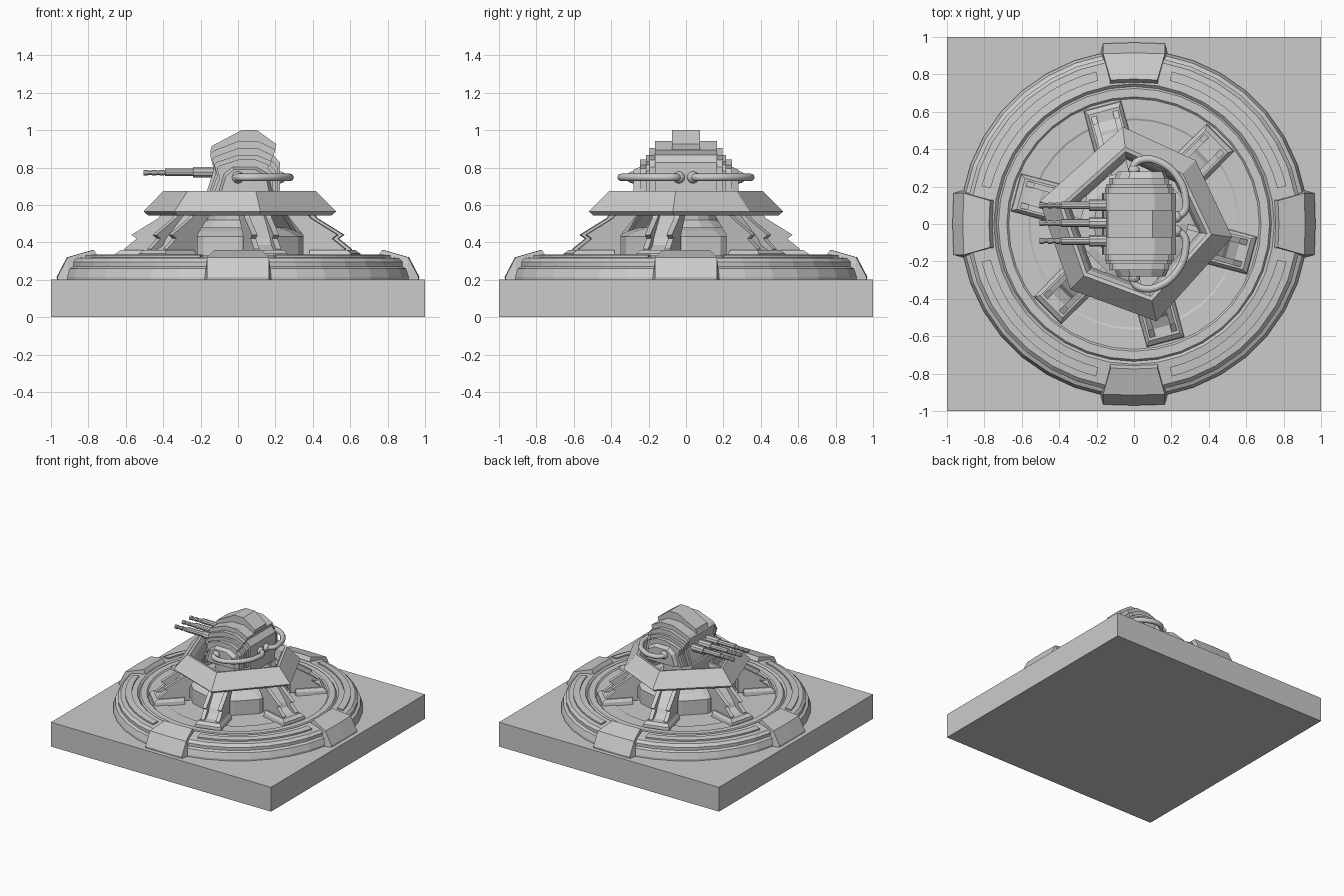
import bpy, bmesh, math
from mathutils import Matrix, Vector

if "Cube" in bpy.data.objects:
    bpy.data.objects.remove(bpy.data.objects["Cube"])

grey = bpy.data.materials.new("plain grey")
grey.diffuse_color = (0.6, 0.6, 0.6, 1)
grey.use_nodes = True
grey.node_tree.nodes["Principled BSDF"].inputs["Base Color"].default_value = grey.diffuse_color


def finish(name, bm, rot=0.0):
    bmesh.ops.recalc_face_normals(bm, faces=bm.faces)
    me = bpy.data.meshes.new(name)
    bm.to_mesh(me)
    bm.free()
    me.materials.append(grey)
    ob = bpy.data.objects.new(name, me)
    ob.rotation_euler.z = rot
    bpy.context.collection.objects.link(ob)
    return ob


def loft(name, loops, rot=0.0, ring=False):
    """Skin equal-length loops; cap the ends, or join last to first."""
    bm = bmesh.new()
    rows = [[bm.verts.new(p) for p in lp] for lp in loops]
    n = len(rows[0])
    pairs = list(zip(rows, rows[1:]))
    if ring:
        pairs.append((rows[-1], rows[0]))
    else:
        bm.faces.new(rows[0])
        bm.faces.new(rows[-1])
    for a, b in pairs:
        for i in range(n):
            j = (i + 1) % n
            bm.faces.new((a[i], a[j], b[j], b[i]))
    return finish(name, bm, rot)


def rect(x0, x1, y0, y1, z):
    return [(x0, y0, z), (x1, y0, z), (x1, y1, z), (x0, y1, z)]


def slab(name, prof, y0, y1, rot=0.0):
    """Extrude an x-z profile from y0 to y1."""
    return loft(name, [[(x, y, z) for x, z in prof] for y in (y0, y1)], rot)


def lathe(name, prof, n):
    return loft(name, [[(r * math.cos(2 * math.pi * i / n), r * math.sin(2 * math.pi * i / n), z)
                        for i in range(n)] for r, z in prof])


def rod(name, x0, x1, r, y, z, n=10):
    loft(name, [[(x, y + r * math.cos(2 * math.pi * i / n), z + r * math.sin(2 * math.pi * i / n))
                 for i in range(n)] for x in (x0, x1)])


# Square plinth and round stepped platform
loft("plinth", [rect(-1, 1, -1, 1, 0), rect(-1, 1, -1, 1, 0.2)])
lathe("platform", [(0.93, 0.19), (0.93, 0.215), (0.915, 0.26), (0.895, 0.27), (0.895, 0.295),
                   (0.875, 0.315), (0.75, 0.33), (0.735, 0.315), (0.725, 0.328), (0.68, 0.328),
                   (0.67, 0.318), (0.565, 0.318), (0.555, 0.313), (0.3, 0.313)], 36)

# Four clamps and four curved trim strips around the platform
for k in range(4):
    a = k * math.pi / 2
    secs = [(0.965, 0.165, 0.165, 0.215), (0.91, 0.18, 0.165, 0.32),
            (0.77, 0.145, 0.125, 0.36), (0.735, 0.14, 0.13, 0.30)]
    loft("clamp", [[(r, -b, 0.195), (r, b, 0.195), (r, t, z), (r + 0.005, 0, z), (r, -t, z)]
                   for r, b, t, z in secs], a)
    strip = []
    for i in range(11):
        t = math.radians(14 + 6.2 * i)
        strip.append([(r * math.cos(t), r * math.sin(t), z) for r, z in
                      ((0.79, 0.31), (0.79, 0.336), (0.84, 0.331), (0.84, 0.31))])
    loft("trim_strip", strip, a)

# Central hub below the collar
lathe("hub", [(0.37, 0.31), (0.37, 0.43), (0.31, 0.46), (0.25, 0.48)], 12)
lathe("turret_column", [(0.24, 0.46), (0.17, 0.52), (0.17, 0.66)], 16)

# Six sloping legs: foot, recessed panel, two side rails
rail = [(0.61, 0.33), (0.61, 0.365), (0.54, 0.42), (0.57, 0.44), (0.42, 0.53), (0.40, 0.56),
        (0.28, 0.56), (0.38, 0.44), (0.38, 0.33)]
panel = [(0.59, 0.33), (0.59, 0.35), (0.52, 0.385), (0.50, 0.42), (0.36, 0.55),
         (0.28, 0.55), (0.38, 0.44), (0.38, 0.33)]
for k in range(6):
    a = math.radians(45 + 60 * k)
    loft("leg_foot", [rect(0.42, 0.655, -0.105, 0.105, 0.31), rect(0.42, 0.65, -0.10, 0.10, 0.34),
                      rect(0.42, 0.625, -0.085, 0.085, 0.36)], a)
    slab("leg_panel", panel, -0.05, 0.05, a)
    for s in (-1, 1):
        slab("leg_rail", rail, s * 0.045, s * 0.075, a)

# Six-sided collar carried by the legs
hexa = [(-0.06, 0.52), (0.33, 0.34), (0.525, -0.07), (0.12, -0.52), (-0.34, -0.35), (-0.505, 0.12)]
loft("collar", [[(x * s, y * s, z) for x, y in hexa] for s, z in
                ((1, 0.565), (0.95, 0.543), (0.66, 0.543), (0.70, 0.64), (0.745, 0.672), (0.79, 0.675))],
     ring=True)

# Turret head: nested slabs that shrink towards both sides
head = [(-0.17, 0.66), (-0.13, 0.80), (-0.15, 0.89), (-0.13, 0.91), (0.0, 0.965),
        (0.11, 0.965), (0.20, 0.915), (0.19, 0.885), (0.225, 0.84), (0.225, 0.66)]
for y, sx, sz in ((0.165, 1, 0.92), (0.195, 0.93, 0.80), (0.215, 0.88, 0.68), (0.245, 0.80, 0.60)):
    slab("head_layer", [(0.03 + (x - 0.03) * sx, 0.66 + (z - 0.66) * sz) for x, z in head], -y, y)
slab("head_crown", [(-0.15, 0.88), (-0.14, 0.915), (0.02, 1.0), (0.10, 1.0), (0.205, 0.925),
                    (0.195, 0.88)], -0.075, 0.075)
slab("head_lower", [(-0.165, 0.60), (-0.165, 0.68), (0.225, 0.68), (0.225, 0.60)], -0.16, 0.16)
for s in (-1, 1):
    cap = [(-0.11, 0.67), (-0.08, 0.77), (-0.03, 0.81), (0.10, 0.81), (0.17, 0.77), (0.19, 0.67)]
    loft("side_cap", [[(x, s * 0.23, z) for x, z in cap],
                      [(0.03 + (x - 0.03) * 0.85, s * 0.28, 0.67 + (z - 0.67) * 0.85) for x, z in cap]])
    # Hose looping from the side cap to the back of the head
    cu = bpy.data.curves.new("hose_path", 'CURVE')
    cu.dimensions = '3D'
    cu.bevel_depth = 0.02
    cu.bevel_resolution = 2
    cu.resolution_u = 5
    cu.use_fill_caps = True
    pts = [(0.0, 0.26), (0.0, 0.315), (0.05, 0.345), (0.15, 0.325), (0.24, 0.24), (0.275, 0.14),
           (0.265, 0.06), (0.20, 0.035)]
    sp = cu.splines.new('BEZIER')
    sp.bezier_points.add(len(pts) - 1)
    for bp, (x, y) in zip(sp.bezier_points, pts):
        bp.co = (x, s * y, 0.747)
        bp.handle_left_type = bp.handle_right_type = 'AUTO'
    tmp = bpy.data.objects.new("hose_path", cu)
    bpy.context.collection.objects.link(tmp)
    bpy.context.view_layer.update()
    me = bpy.data.meshes.new_from_object(tmp.evaluated_get(bpy.context.evaluated_depsgraph_get()))
    bpy.data.objects.remove(tmp)
    me.materials.clear()
    me.materials.append(grey)
    me.shade_smooth()
    bpy.context.collection.objects.link(bpy.data.objects.new("hose", me))
    # Hose sockets
    for c in ((0.0, s * 0.285, 0.747), (0.225, s * 0.038, 0.747)):
        bm = bmesh.new()
        bmesh.ops.create_uvsphere(bm, u_segments=12, v_segments=8, radius=0.032,
                                  matrix=Matrix.Translation(Vector(c)))
        finish("hose_socket", bm)

# Three guns pointing left
for y in (0.1, 0.005, -0.09):
    rod("gun_sleeve", -0.24, -0.12, 0.03, y, 0.775)
    rod("gun_barrel", -0.39, -0.22, 0.021, y, 0.775)
    rod("gun_muzzle", -0.505, -0.38, 0.012, y, 0.772)
    for x in (-0.495, -0.45, -0.41):
        rod("muzzle_band", x - 0.01, x + 0.015, 0.016, y, 0.772)
